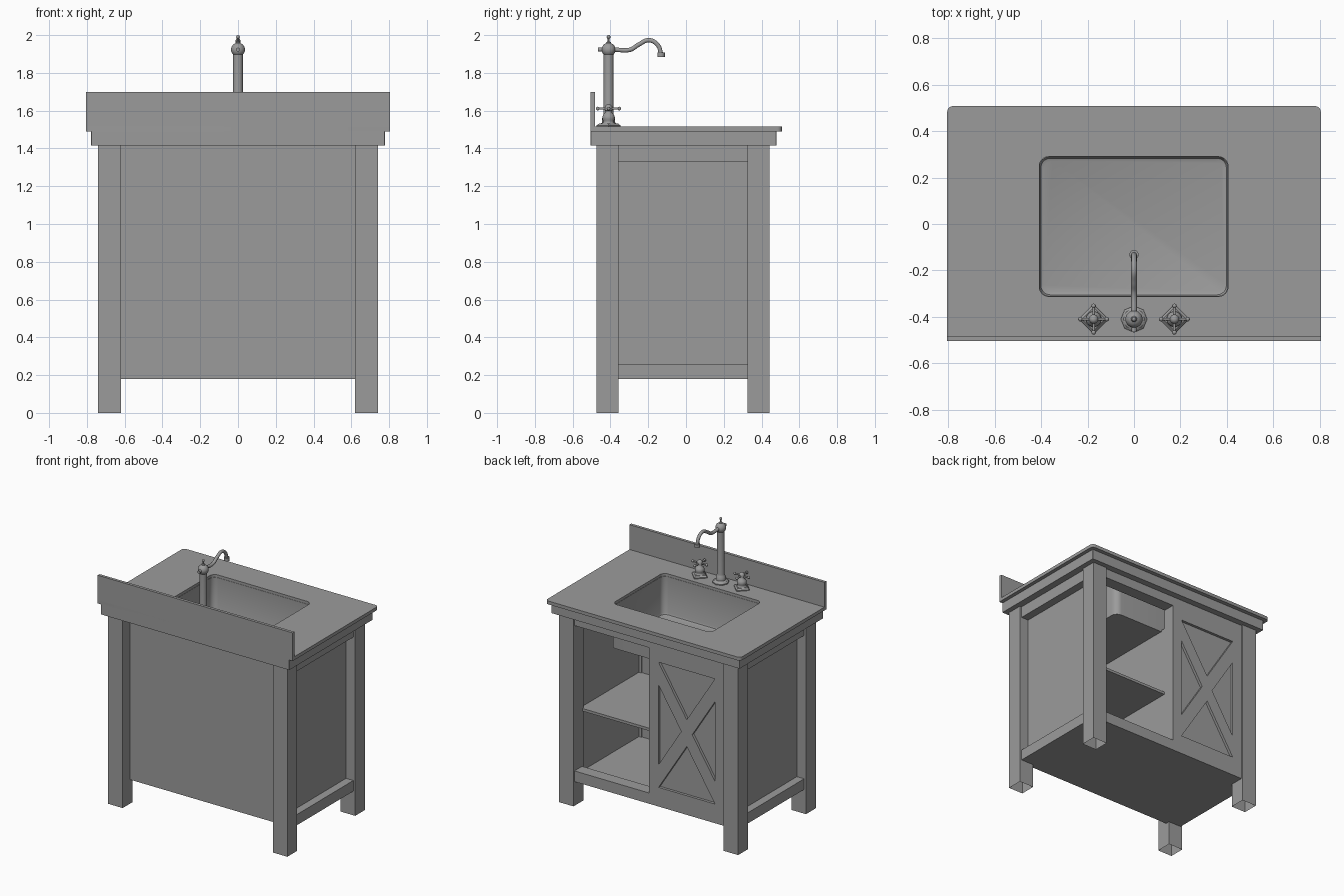
import bpy, bmesh
from math import sin, cos, pi, radians
from mathutils import Vector

if "Cube" in bpy.data.objects:
    bpy.data.objects.remove(bpy.data.objects["Cube"])

grey = bpy.data.materials.new("dark_grey")
grey.diffuse_color = (0.33, 0.33, 0.33, 1)
grey.use_nodes = True
grey.node_tree.nodes["Principled BSDF"].inputs["Base Color"].default_value = grey.diffuse_color


def finish(name, bm, smooth=False):
    bmesh.ops.recalc_face_normals(bm, faces=bm.faces)
    me = bpy.data.meshes.new(name)
    bm.to_mesh(me)
    bm.free()
    me.materials.append(grey)
    ob = bpy.data.objects.new(name, me)
    bpy.context.collection.objects.link(ob)
    if smooth:
        bpy.ops.object.select_all(action='DESELECT')
        ob.select_set(True)
        bpy.context.view_layer.objects.active = ob
        bpy.ops.object.shade_smooth_by_angle(angle=radians(40))
    return ob


def loft(bm, loops, wrap=False, bottom=True):
    rings = [[bm.verts.new(p) for p in lp] for lp in loops]
    pairs = list(zip(rings, rings[1:])) + ([(rings[-1], rings[0])] if wrap else [])
    for a, b in pairs:
        for i in range(len(a)):
            j = (i + 1) % len(a)
            bm.faces.new((a[i], a[j], b[j], b[i]))
    if not wrap:
        if bottom:
            bm.faces.new(rings[0])
        bm.faces.new(rings[-1])


def add_box(bm, x0, x1, y0, y1, z0, z1, bottom=True):
    loft(bm, [[(x0, y0, z), (x1, y0, z), (x1, y1, z), (x0, y1, z)] for z in (z0, z1)], bottom=bottom)


def box(name, *b):
    bm = bmesh.new()
    add_box(bm, *b)
    return finish(name, bm)


def rrect(x0, x1, y0, y1, z, r_front, r_back, n=6):
    pts = []
    for cx, cy, r, a0 in ((x1, y1, r_back, 0), (x0, y1, r_back, 90), (x0, y0, r_front, 180), (x1, y0, r_front, 270)):
        ox = cx - r if cx == x1 else cx + r
        oy = cy - r if cy == y1 else cy + r
        for i in range(n + 1):
            a = radians(a0 + 90 * i / n)
            pts.append((ox + r * cos(a), oy + r * sin(a), z))
    return pts


def lathe(bm, x, y, prof, n=24):
    loft(bm, [[(x + r * cos(2 * pi * i / n), y + r * sin(2 * pi * i / n), z) for i in range(n)]
              for r, z in prof])


def rod(bm, p, q, r, n=12):
    p, q = Vector(p), Vector(q)
    m = (q - p).to_track_quat('Z', 'Y').to_matrix().to_4x4()
    m.translation = (p + q) / 2
    bmesh.ops.create_cone(bm, cap_ends=True, segments=n, radius1=r, radius2=r,
                          depth=(q - p).length, matrix=m)


def ball(bm, c, r, n=16):
    g = bmesh.ops.create_uvsphere(bm, u_segments=n, v_segments=n // 2, radius=r)
    bmesh.ops.translate(bm, verts=g['verts'], vec=c)


# Legs (open underneath), side panels and side rails
for s, side in ((-1, "left"), (1, "right")):
    def sx(a, b):
        return sorted((s * a, s * b))
    for end, y0, y1 in (("rear", -0.475, -0.358), ("door", 0.325, 0.442)):
        box(f"{side}_{end}_leg", *sx(0.62, 0.74), y0, y1, 0, 1.415, False)
    box(f"{side}_panel", *sx(0.64, 0.665), -0.36, 0.326, 0.2, 1.40)
    box(f"{side}_bottom_rail", *sx(0.64, 0.725), -0.36, 0.326, 0.18, 0.26)
    box(f"{side}_top_rail", *sx(0.64, 0.725), -0.36, 0.326, 1.33, 1.415)

# Back panel, floor, shelf and the divider beside the open bay
box("back_panel", -0.622, 0.622, -0.39, -0.365, 0.18, 1.415)
box("cabinet_floor", -0.645, 0.645, -0.366, 0.345, 0.18, 0.21)
box("shelf", -0.64, 0.64, -0.366, 0.335, 0.67, 0.69)
box("divider", -0.02, 0.004, -0.366, 0.345, 0.2, 1.2)

# Face frame with the open bay and the X-braced door cut from one slab
face = box("door_face", -0.63, 0.63, 0.34, 0.43, 0.18, 1.415)
bm = bmesh.new()
add_box(bm, 0.005, 0.7, 0.2, 0.6, 0.26, 1.345)
cx, cz, hw, hh = -0.307, 0.79, 0.233, 0.467
for s in (-1, 1):
    tall = [(cx + s * hw, cz + hh - 0.17), (cx + s * hw, cz - hh + 0.17), (cx + s * 0.045, cz)]
    wide = [(cx - hw, cz + s * hh), (cx + hw, cz + s * hh), (cx, cz + s * 0.1)]
    for tri in (tall, wide):
        loft(bm, [[(x, y, z) for x, z in tri] for y in (0.41, 0.5)])
cutter = finish("door_cutter", bm)
cutter.hide_render = True
cutter.hide_set(True)
mod = face.modifiers.new("cut", 'BOOLEAN')
mod.object = cutter
mod.operation = 'DIFFERENCE'
mod.solver = 'EXACT'

# Apron ring under the top
bm = bmesh.new()
outer, inner = (-0.777, 0.777, -0.505, 0.478), (-0.66, 0.66, -0.39, 0.36)
loft(bm, [rrect(*b, z, 0.001, 0.001, 1) for b, z in
          ((outer, 1.415), (outer, 1.49), (inner, 1.49), (inner, 1.415))], wrap=True)
finish("apron", bm)

# Countertop with a sink opening, and backsplash
top, hole = (-0.805, 0.805, -0.505, 0.508), (-0.408, 0.405, -0.312, 0.29)
bm = bmesh.new()
loft(bm, [rrect(*top, 1.49, 0.001, 0.025), rrect(*top, 1.515, 0.001, 0.025),
          rrect(*hole, 1.515, 0.04, 0.04), rrect(*hole, 1.49, 0.04, 0.04)], wrap=True)
finish("countertop", bm, True)
box("backsplash", -0.805, 0.805, -0.505, -0.483, 1.49, 1.70)


# Basin: outside up, over the rim, inside down with a filleted floor
def basin(inset, z, r):
    return rrect(hole[0] + inset, hole[1] - inset, hole[2] + inset, hole[3] - inset, z, r, r)


bm = bmesh.new()
loft(bm, [basin(-0.012, 1.19, 0.05), basin(-0.012, 1.495, 0.05), basin(0.002, 1.495, 0.04),
          basin(0.002, 1.225, 0.04), basin(0.007, 1.213, 0.04), basin(0.018, 1.208, 0.04)])
finish("sink_basin", bm, True)

# Faucet column
fy = -0.41
bm = bmesh.new()
lathe(bm, 0, fy, [(0.057, 1.515), (0.057, 1.522), (0.046, 1.532)], 8)
lathe(bm, 0, fy, [(0.046, 1.53), (0.034, 1.537), (0.034, 1.56), (0.028, 1.568), (0.026, 1.58), (0.026, 1.91)])
ball(bm, (0, fy, 1.923), 0.037, 24)
lathe(bm, 0, fy, [(0.014, 1.955), (0.012, 1.962), (0.005, 1.966), (0.005, 1.982)], 12)
ball(bm, (0, fy, 1.99), 0.01)
rod(bm, (0, -0.465, 1.923), (0, -0.43, 1.923), 0.011)
rod(bm, (0, -0.132, 1.885), (0, -0.132, 1.908), 0.02, 16)
finish("faucet_column", bm, True)

# Curved spout
cu = bpy.data.curves.new("spout", 'CURVE')
cu.dimensions = '3D'
cu.bevel_depth = 0.012
cu.bevel_resolution = 3
cu.resolution_u = 8
cu.use_fill_caps = True
cu.materials.append(grey)
path = [(-0.38, 1.923), (-0.295, 1.923), (-0.25, 1.95), (-0.195, 1.973), (-0.148, 1.945), (-0.132, 1.9)]
sp = cu.splines.new('BEZIER')
sp.bezier_points.add(len(path) - 1)
for bp, (y, z) in zip(sp.bezier_points, path):
    bp.co = (0, y, z)
    bp.handle_left_type = bp.handle_right_type = 'AUTO'
bpy.context.collection.objects.link(bpy.data.objects.new("spout", cu))

# Cross handles on diamond bases
for x, side in ((-0.174, "left"), (0.174, "right")):
    bm = bmesh.new()
    lathe(bm, x, fy, [(0.064, 1.515), (0.064, 1.522), (0.05, 1.532)], 4)
    lathe(bm, x, fy, [(0.036, 1.53), (0.029, 1.537), (0.028, 1.545), (0.033, 1.555), (0.033, 1.567), (0.028, 1.58),
                      (0.017, 1.59), (0.015, 1.597), (0.02, 1.601), (0.02, 1.621), (0.013, 1.63), (0.006, 1.634)])
    for ux, uy in ((1, 0), (-1, 0), (0, 1), (0, -1)):
        rod(bm, (x, fy, 1.611), (x + 0.056 * ux, fy + 0.056 * uy, 1.611), 0.006, 10)
        ball(bm, (x + 0.057 * ux, fy + 0.057 * uy, 1.611), 0.01, 12)
    finish(f"{side}_tap_handle", bm, True)
